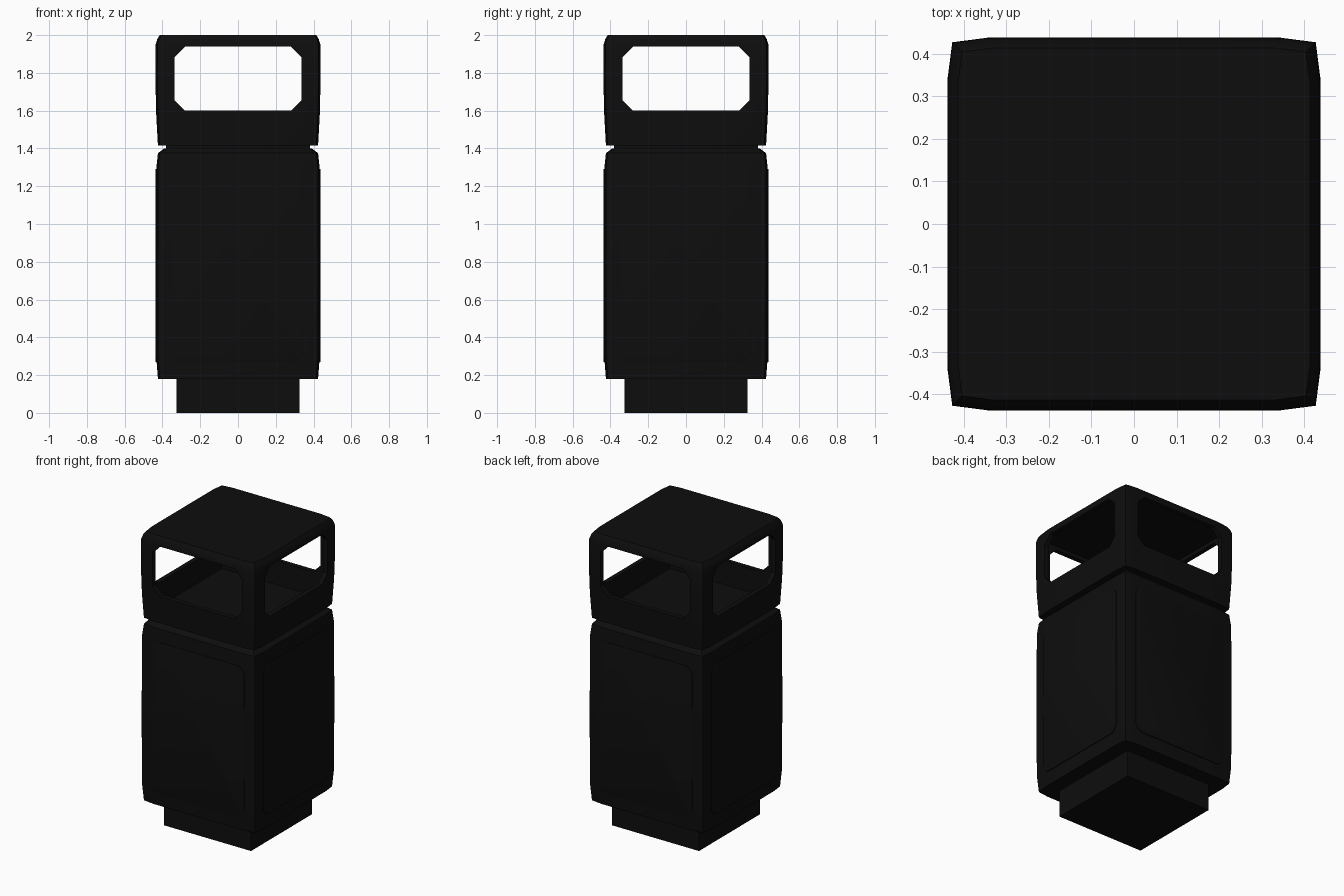
import bpy, bmesh, math
from mathutils import Matrix, Vector

cube = bpy.data.objects.get("Cube")
if cube:
    bpy.data.objects.remove(cube, do_unlink=True)

black = bpy.data.materials.new("matte_black")
black.use_nodes = True
colour = (0.0042, 0.0042, 0.0042, 1)
black.diffuse_color = colour
black.node_tree.nodes["Principled BSDF"].inputs["Base Color"].default_value = colour
black.node_tree.nodes["Principled BSDF"].inputs["Roughness"].default_value = 0.8


def loft(name, rings):
    """Skin a stack of equal-length rings and cap both ends."""
    bm = bmesh.new()
    loops = [[bm.verts.new(p) for p in ring] for ring in rings]
    n = len(loops[0])
    for a, b in zip(loops, loops[1:]):
        for i in range(n):
            j = (i + 1) % n
            bm.faces.new((a[i], a[j], b[j], b[i]))
    bm.faces.new(loops[0][::-1])
    bm.faces.new(loops[-1])
    bmesh.ops.recalc_face_normals(bm, faces=bm.faces)
    mesh = bpy.data.meshes.new(name)
    bm.to_mesh(mesh)
    bm.free()
    mesh.materials.append(black)
    obj = bpy.data.objects.new(name, mesh)
    bpy.context.collection.objects.link(obj)
    return obj


def select(obj):
    bpy.ops.object.select_all(action='DESELECT')
    obj.select_set(True)
    bpy.context.view_layer.objects.active = obj


def smooth(obj):
    select(obj)
    bpy.ops.object.shade_smooth_by_angle(angle=math.radians(32))


def section(h, z):
    """Square section whose sides draw in slightly near the corners."""
    corner = [(h, h - 0.087), (h - 0.01, h - 0.01), (h - 0.087, h)]
    return [Matrix.Rotation(k * math.pi / 2, 3, 'Z') @ Vector((x, y, z))
            for k in range(4) for x, y in corner]


def square(h, z):
    return [(h, h, z), (-h, h, z), (-h, -h, z), (h, -h, z)]


def panel_ring(half, z0, z1, r, y, steps):
    """Rectangle in the xz plane with rounded or chamfered corners."""
    ring = []
    centres = [(half - r, z1 - r), (r - half, z1 - r), (r - half, z0 + r), (half - r, z0 + r)]
    for k, (cx, cz) in enumerate(centres):
        for s in range(steps + 1):
            a = (k + s / steps) * math.pi / 2
            ring.append((cx + r * math.cos(a), y, cz + r * math.sin(a)))
    return ring


def cut(target, cutter):
    mod = target.modifiers.new("cut", 'BOOLEAN')
    mod.operation = 'DIFFERENCE'
    mod.solver = 'EXACT'
    mod.object = cutter
    select(target)
    bpy.ops.object.modifier_apply(modifier=mod.name)
    bpy.data.objects.remove(cutter, do_unlink=True)


# Plinth and neck
loft("plinth", [square(0.325, 0), square(0.325, 0.19)])
loft("neck", [square(0.38, 1.39), square(0.38, 1.425)])

# Main body
body = loft("body", [section(h, z) for h, z in (
    (0.424, 0.18), (0.433, 0.3), (0.434, 0.75), (0.433, 1.29), (0.424, 1.375), (0.39, 1.4))])
smooth(body)

# Rounded panel on each side of the body
for k, side in enumerate(("front", "left", "back", "right")):
    panel = loft(side + "_panel", [panel_ring(0.35, 0.27, 1.29, 0.06, -0.43, 6),
                                   panel_ring(0.35, 0.27, 1.29, 0.06, -0.436, 6),
                                   panel_ring(0.344, 0.276, 1.284, 0.054, -0.438, 6)])
    panel.data.transform(Matrix.Rotation(k * math.pi / 2, 4, 'Z'))
    smooth(panel)

# Hollow hood with an opening in every side
hood = loft("hood", [section(h, z) for h, z in (
    (0.424, 1.415), (0.433, 1.58), (0.437, 1.75), (0.436, 1.95), (0.427, 1.98), (0.414, 2.0))])
cut(hood, loft("cavity_cutter", [square(0.4, 1.44), square(0.405, 1.965)]))
for k in range(2):
    opening = loft("opening_cutter", [panel_ring(0.335, 1.6, 1.94, 0.055, y, 1) for y in (-0.6, 0.6)])
    opening.data.transform(Matrix.Rotation(k * math.pi / 2, 4, 'Z'))
    cut(hood, opening)
smooth(hood)
